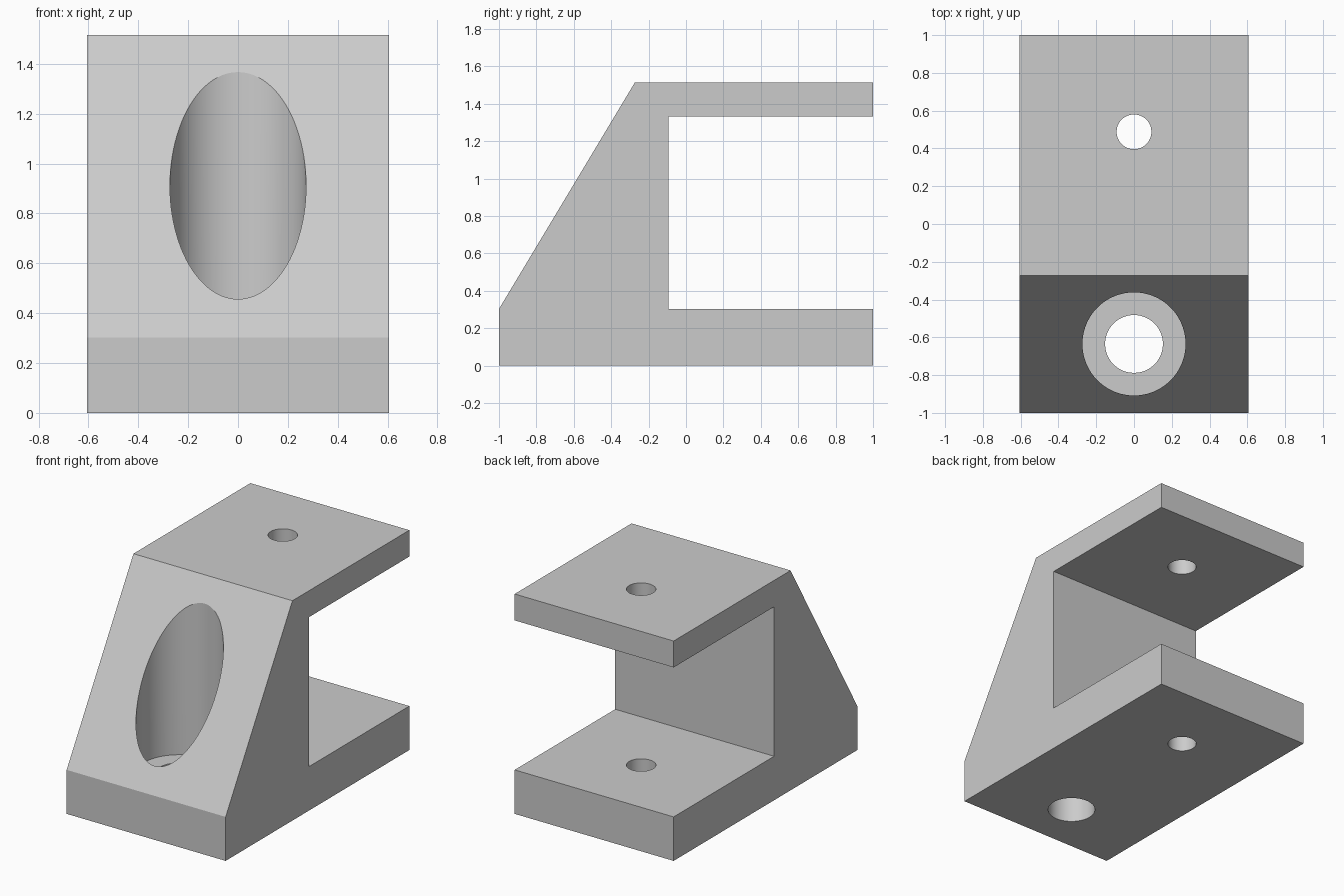
import bpy
import bmesh
import math

cube = bpy.data.objects.get("Cube")
if cube:
    bpy.data.objects.remove(cube, do_unlink=True)

# Plain grey material
grey = bpy.data.materials.new("plain_grey")
grey.use_nodes = True
colour = (0.6, 0.6, 0.6, 1)
grey.diffuse_color = colour
grey.node_tree.nodes["Principled BSDF"].inputs["Base Color"].default_value = colour

HALF_WIDTH = 0.606
BASE_TOP = 0.303
HEIGHT = 1.515
BOLT_Y = -0.635
PIN_Y = 0.488


def extrude_profile(name, points, half_width):
    """Extrude a side profile of (y, z) points across x."""
    bm = bmesh.new()
    face = bm.faces.new([bm.verts.new((-half_width, y, z)) for y, z in points])
    result = bmesh.ops.extrude_face_region(bm, geom=[face])
    moved = [v for v in result["geom"] if isinstance(v, bmesh.types.BMVert)]
    bmesh.ops.translate(bm, verts=moved, vec=(2 * half_width, 0, 0))
    bmesh.ops.recalc_face_normals(bm, faces=bm.faces)
    mesh = bpy.data.meshes.new(name)
    bm.to_mesh(mesh)
    bm.free()
    mesh.materials.append(grey)
    obj = bpy.data.objects.new(name, mesh)
    bpy.context.collection.objects.link(obj)
    return obj


def drill(target, radius, y, bottom, top):
    """Cut a vertical round hole through the target."""
    bpy.ops.mesh.primitive_cylinder_add(
        vertices=96, radius=radius, depth=top - bottom,
        location=(0, y, (top + bottom) / 2))
    cutter = bpy.context.object
    cutter.hide_render = True
    cutter.data.materials.append(grey)
    bpy.ops.object.select_all(action="DESELECT")
    target.select_set(True)
    bpy.context.view_layer.objects.active = target
    cut = target.modifiers.new("hole", "BOOLEAN")
    cut.operation = "DIFFERENCE"
    cut.solver = "EXACT"
    cut.object = cutter
    bpy.ops.object.modifier_apply(modifier=cut.name)
    bpy.data.objects.remove(cutter, do_unlink=True)


# Clevis body: sloped front block with two flanges behind
body = extrude_profile("clevis_bracket", [
    (-1, 0), (1, 0), (1, BASE_TOP), (-0.094, BASE_TOP),
    (-0.094, 1.333), (1, 1.333), (1, HEIGHT), (-0.273, HEIGHT),
    (-1, BASE_TOP)], HALF_WIDTH)

# Counterbore, bolt hole and the pin hole through both flanges
drill(body, 0.273, BOLT_Y, BASE_TOP, 2)
drill(body, 0.153, BOLT_Y, -0.2, 0.6)
drill(body, 0.092, PIN_Y, -0.2, 2)

# Smooth hole walls, crisp edges
bpy.ops.object.shade_smooth_by_angle(angle=math.radians(25))
